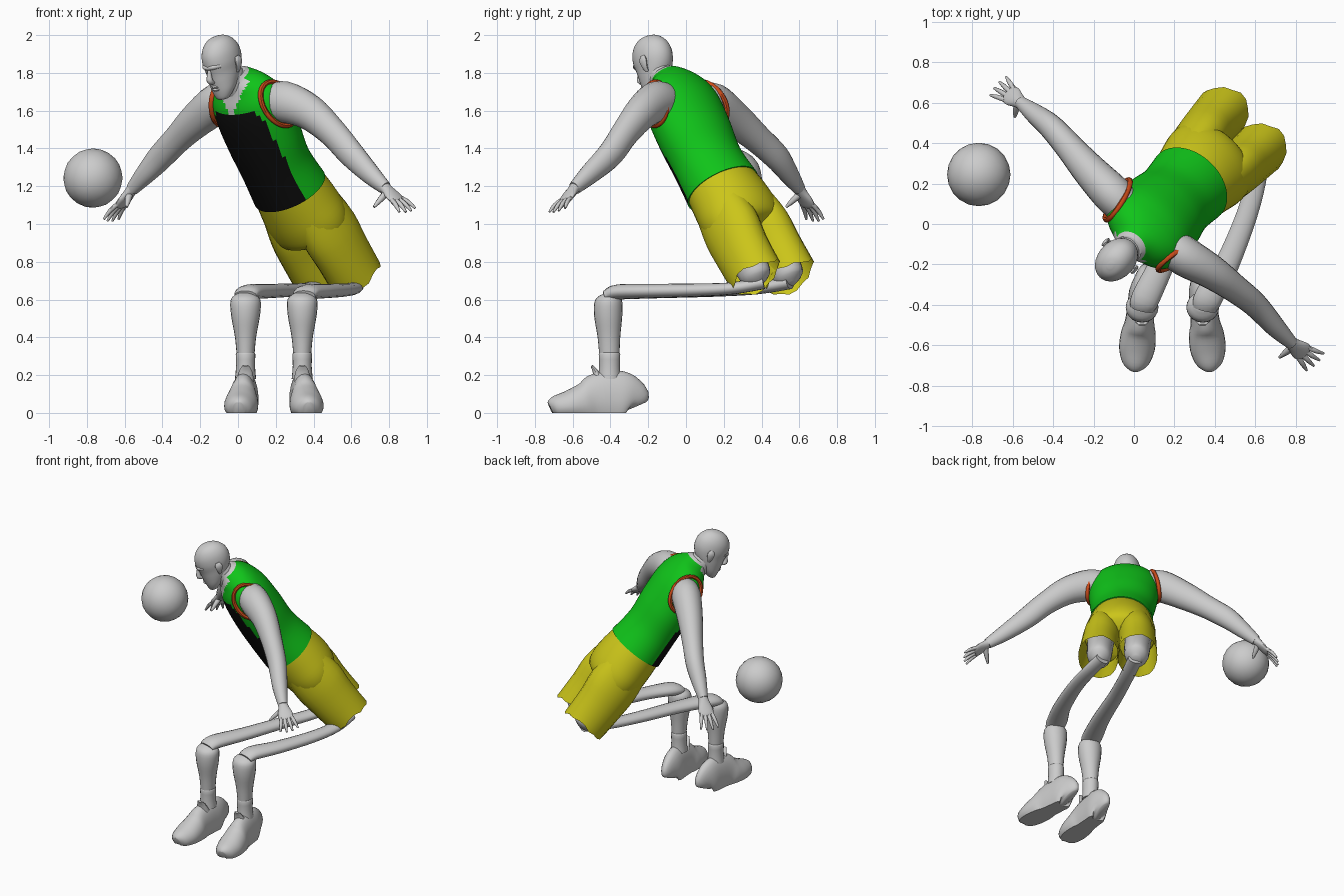
import bpy, bmesh, math
from mathutils import Vector, Matrix

if "Cube" in bpy.data.objects:
    bpy.data.objects.remove(bpy.data.objects["Cube"])


def material(name, rgb):
    m = bpy.data.materials.new(name)
    m.use_nodes = True
    m.diffuse_color = (*rgb, 1)
    m.node_tree.nodes["Principled BSDF"].inputs["Base Color"].default_value = (*rgb, 1)
    return m


GREY = material("light grey", (0.6, 0.6, 0.6))
GREEN = material("jersey green", (0.005, 0.55, 0.01))
BLACK = material("panel black", (0.004, 0.004, 0.004))
YELLOW = material("shorts yellow", (0.6, 0.56, 0.01))
RED = material("trim red", (0.6, 0.07, 0.01))


def finish(name, bm, mats, frame=None, sharp=45):
    bmesh.ops.recalc_face_normals(bm, faces=bm.faces)
    me = bpy.data.meshes.new(name)
    bm.to_mesh(me)
    bm.free()
    for m in mats:
        me.materials.append(m)
    me.shade_smooth()
    me.set_sharp_from_angle(angle=math.radians(sharp))
    ob = bpy.data.objects.new(name, me)
    bpy.context.collection.objects.link(ob)
    if frame:
        ob.matrix_world = frame
    return ob


def refine(rows, k):
    """Smooth a list of rows with a Catmull-Rom curve."""
    rows = [Vector(r) for r in rows]
    out = []
    for i in range(len(rows) - 1):
        a, b, c, d = rows[max(i - 1, 0)], rows[i], rows[i + 1], rows[min(i + 2, len(rows) - 1)]
        for j in range(k):
            t = j / k
            out.append(0.5 * (2 * b + (c - a) * t + (2 * a - 5 * b + 4 * c - d) * t * t
                              + (3 * b - a - 3 * c + d) * t ** 3))
    return out + [rows[-1]]


def skin_rings(rings, caps=(True, True), closed=False):
    bm = bmesh.new()
    vs = [[bm.verts.new(p) for p in r] for r in rings]
    n = len(vs[0])
    pairs = list(zip(vs, vs[1:])) + ([(vs[-1], vs[0])] if closed else [])
    for a, b in pairs:
        for i in range(n):
            bm.faces.new((a[i], a[(i + 1) % n], b[(i + 1) % n], b[i]))
    if not closed:
        for use, r in zip(caps, (vs[0], vs[-1])):
            if use:
                bm.faces.new(r)
    return bm


def circle(n):
    return [(math.cos(2 * math.pi * i / n), math.sin(2 * math.pi * i / n)) for i in range(n)]


def tube(name, pts, mat, ref=(0, 0, 1), n=16, k=4, floor=None, closed=False, frame=None):
    """Elliptical tube through points (x, y, z, side radius, upright radius)."""
    rows = [Vector(p) for p in pts] if closed else refine(pts, k)
    rings = []
    for i, r in enumerate(rows):
        lo, hi = (i - 1, (i + 1) % len(rows)) if closed else (max(i - 1, 0), min(i + 1, len(rows) - 1))
        t = (Vector(rows[hi][:3]) - Vector(rows[lo][:3])).normalized()
        u = t.cross(Vector(ref)).normalized()
        v = u.cross(t)
        ring = [Vector(r[:3]) + u * r[3] * c + v * r[4] * s for c, s in circle(n)]
        if floor is not None:
            for p in ring:
                p.z = max(p.z, floor)
        rings.append(ring)
    return finish(name, skin_rings(rings, closed=closed), [mat], frame)


def loft(rows, n, k, caps):
    """Upright loft of rows (z, half width, half depth, centre y, centre x)."""
    return skin_rings([[Vector((r[4] + r[1] * c, r[3] + r[2] * s, r[0])) for c, s in circle(n)]
                       for r in refine(rows, k)], caps)


def make_frame(origin, x, z):
    x, z = Vector(x).normalized(), Vector(z).normalized()
    m = Matrix((x, z.cross(x), z)).transposed().to_4x4()
    m.translation = origin
    return m


# Leaning body frame with its origin at the waist
SIDE = (0.72, -0.69, 0)
BODY = make_frame((0.265, 0.185, 1.2), SIDE, (-0.43, -0.453, 0.78))

# Jersey: green, with black front panel and bare V neck
bm = loft([(-0.02, .215, .195, 0, 0), (.15, .205, .18, 0, 0), (.32, .225, .18, .02, 0),
           (.48, .235, .17, .04, 0), (.58, .22, .145, .05, 0), (.65, .165, .11, .06, 0),
           (.70, .095, .085, .055, 0), (.73, .07, .07, .04, 0)], 64, 6, (True, True))
bm.normal_update()
for f in bm.faces:
    c = f.calc_center_median()
    if c.z > .715 or (c.y < .03 and c.z > .57 and abs(c.x) < (c.z - .57) * .8 + .012):
        f.material_index = 2
    elif c.z < .56 and c.y < -.07 and abs(c.x) < .185:
        f.material_index = 1
finish("jersey", bm, [GREEN, BLACK, GREY], BODY)

# Armhole trims
for s, label in ((1, "left"), (-1, "right")):
    pts = [(s * (.205 - .035 * b), .05 + .1 * a, .52 + .125 * b, .014, .014) for a, b in circle(28)]
    tube(label + "_armhole_trim", pts, RED, (1, 0, 0), 8, closed=True, frame=BODY)

# Shorts: seat and two open legs with uneven cuffs
bm = loft([(.03, .2, .18, 0, 0), (-.1, .222, .195, .005, 0), (-.22, .238, .195, .005, 0),
           (-.3, .22, .17, 0, 0), (-.33, .15, .1, 0, 0)], 40, 4, (True, True))
finish("shorts_seat", bm, [YELLOW], BODY)
for s, label in ((1, "left"), (-1, "right")):
    bm = loft([(-.15, .105, .16, .005, s * .11), (-.3, .125, .178, .005, s * .117),
               (-.45, .127, .165, 0, s * .127), (-.62, .135, .155, 0, s * .13)], 20, 3, (False, False))
    bm.verts.ensure_lookup_table()
    for i, v in enumerate(bm.verts[-20:]):
        v.co.z += (.022, .0, -.015, .008)[(i // 2) % 4]
    finish(label + "_shorts_leg", bm, [YELLOW], BODY)
    tube(label + "_thigh", [(s * .125, 0, -.35, .09, .1), (s * .125, 0, -.55, .085, .095),
                            (s * .125, -.01, -.62, .07, .08), (s * .125, -.015, -.655, .025, .03)],
         GREY, (0, 1, 0), frame=BODY)

# Long level upper legs
tube("left_upper_leg", [(.62, .41, .69, .05, .035), (.61, .25, .66, .05, .032), (.56, .05, .65, .052, .035),
                        (.46, -.2, .645, .06, .038), (.37, -.36, .64, .07, .04), (.35, -.42, .62, .06, .03)], GREY)
tube("right_upper_leg", [(.45, .55, .69, .05, .035), (.38, .38, .66, .05, .032), (.28, .15, .65, .052, .035),
                         (.16, -.15, .645, .06, .038), (.06, -.36, .64, .07, .04), (.04, -.42, .62, .06, .03)], GREY)

# Shins, socks and shoes, mirrored about the line between the feet
for s, label in ((1, "left"), (-1, "right")):
    x = .19 + s * .15
    bm = loft([(.635, .04, .03, -.40, x), (.6, .078, .07, -.41, x), (.52, .077, .075, -.412, x),
               (.4, .056, .06, -.408, x), (.28, .045, .052, -.405, x)], 20, 4, (True, True))
    finish(label + "_shin", bm, [GREY])
    bm = loft([(.18, .056, .06, -.405, x), (.25, .05, .055, -.405, x), (.31, .052, .057, -.405, x),
               (.322, .044, .05, -.405, x)], 20, 2, (True, True))
    finish(label + "_sock", bm, [GREY])
    shoe = [(-.715, .03, .06), (-.69, .065, .09), (-.62, .088, .12), (-.54, .086, .16), (-.48, .072, .205),
            (-.40, .068, .225), (-.33, .066, .215), (-.288, .05, .17), (-.275, .025, .1)]
    tube(label + "_shoe", [(x + s * .035 * (-.36 - y) / .35, y, h * .3, w, h * .7) for y, w, h in shoe],
         GREY, n=24, floor=0)
    tube(label + "_shoe_tongue", [(x, -.46, .17, .045, .03), (x, -.48, .22, .035, .015),
                                  (x, -.5, .25, .018, .006)], GREY, (0, 1, 0))

# Arms and hands
ARMS = {
    "left": ([(.17, -.1, 1.64, .09, .1), (.25, -.16, 1.645, .098, .11), (.38, -.235, 1.59, .085, .095),
              (.5, -.32, 1.485, .07, .078), (.6, -.4, 1.37, .062, .072), (.7, -.51, 1.265, .05, .055),
              (.78, -.59, 1.19, .032, .036)], (.9, -.685, 1.07), (.6, .6, .15), (.72, -.66, 1.09)),
    "right": ([(-.04, .08, 1.64, .09, .1), (-.11, .15, 1.635, .098, .11), (-.22, .265, 1.55, .085, .095),
               (-.32, .38, 1.45, .07, .078), (-.41, .48, 1.355, .062, .072), (-.49, .545, 1.265, .05, .055),
               (-.56, .6, 1.185, .032, .036)], (-.675, .685, 1.02), (-.6, -.7, 0), (-.59, .53, 1.09)),
}
for label, (path, tip, spread, thumb) in ARMS.items():
    tube(label + "_arm", path, GREY, n=20)
    wrist, tip, thumb = Vector(path[-1][:3]), Vector(tip), Vector(thumb)
    reach = tip - wrist
    spread = Vector(spread).normalized()
    normal = reach.cross(spread).normalized()
    palm = [(-.05, .032, .03), (.1, .036, .026), (.35, .05, .02), (.52, .046, .016), (.58, .03, .01)]
    tube(label + "_palm", [(*(wrist + reach * t), w, h) for t, w, h in palm], GREY, normal)
    for i in range(4):
        o = i - 1.5
        base = wrist + reach * .48 + spread * o * .023
        end = wrist + reach * (1.06 - .06 * abs(o)) + spread * o * .04
        mid = (base + end) / 2 + normal * .006
        tube(f"{label}_finger_{i + 1}", [(*base, .013, .013), (*mid, .012, .012), (*end, .006, .006)],
             GREY, normal, 8, 3)
    root = wrist + reach * .12
    tube(label + "_thumb", [(*root, .02, .02), (*(root.lerp(thumb, .55)), .016, .016), (*thumb, .007, .007)],
         GREY, normal, 8, 3)

# Head, tilted down along the facing direction
tilt = math.radians(22)
HEAD = make_frame((-.085, -.175, 1.875), SIDE,
                  (-.69 * math.sin(tilt), -.72 * math.sin(tilt), math.cos(tilt)))
profile = [(-.2, .022, -.085, -.05), (-.19, .042, -.1, -.03), (-.15, .066, -.108, .02), (-.1, .079, -.112, .07),
           (-.05, .086, -.114, .105), (0, .092, -.12, .12), (.05, .087, -.112, .115), (.09, .07, -.087, .09),
           (.115, .044, -.053, .055), (.125, .012, -.015, .018)]
finish("head", loft([(z, w, (b - f) / 2, (b + f) / 2, 0) for z, w, f, b in profile], 32, 4, (True, True)),
       [GREY], HEAD)
tube("nose", [(0, -.108, -.015, .01, .01), (0, -.122, -.045, .012, .013), (0, -.13, -.075, .018, .017),
              (0, -.11, -.092, .014, .01)], GREY, (0, 1, 0), 10, 3, frame=HEAD)
tube("brow", [(-.062, -.082, -.008, .008, .01), (-.03, -.11, -.006, .012, .012), (0, -.115, -.01, .01, .01),
              (.03, -.11, -.006, .012, .012), (.062, -.082, -.008, .008, .01)], GREY, n=10, frame=HEAD)
for z, label in ((-.118, "upper_lip"), (-.134, "lower_lip")):
    tube(label, [(-.032, -.094, z - .003, .004, .004), (0, -.11, z, .009, .008),
                 (.032, -.094, z - .003, .004, .004)], GREY, n=8, frame=HEAD)
for s, label in ((1, "left"), (-1, "right")):
    tube(label + "_ear", [(s * .082, .008, -.075, .008, .01), (s * .094, .012, -.05, .01, .018),
                          (s * .1, .018, -.015, .01, .026), (s * .094, .018, .008, .006, .014)],
         GREY, (0, 1, 0), 10, 3, frame=HEAD)

# Neck
tube("neck", [(.03, -.065, 1.69, .09, .09), (-.015, -.105, 1.745, .076, .08), (-.06, -.15, 1.81, .07, .075)], GREY,
     n=20)

# Ball
bm = bmesh.new()
bmesh.ops.create_icosphere(bm, subdivisions=3, radius=.157)
finish("ball", bm, [GREY], Matrix.Translation((-.768, .245, 1.243)))
